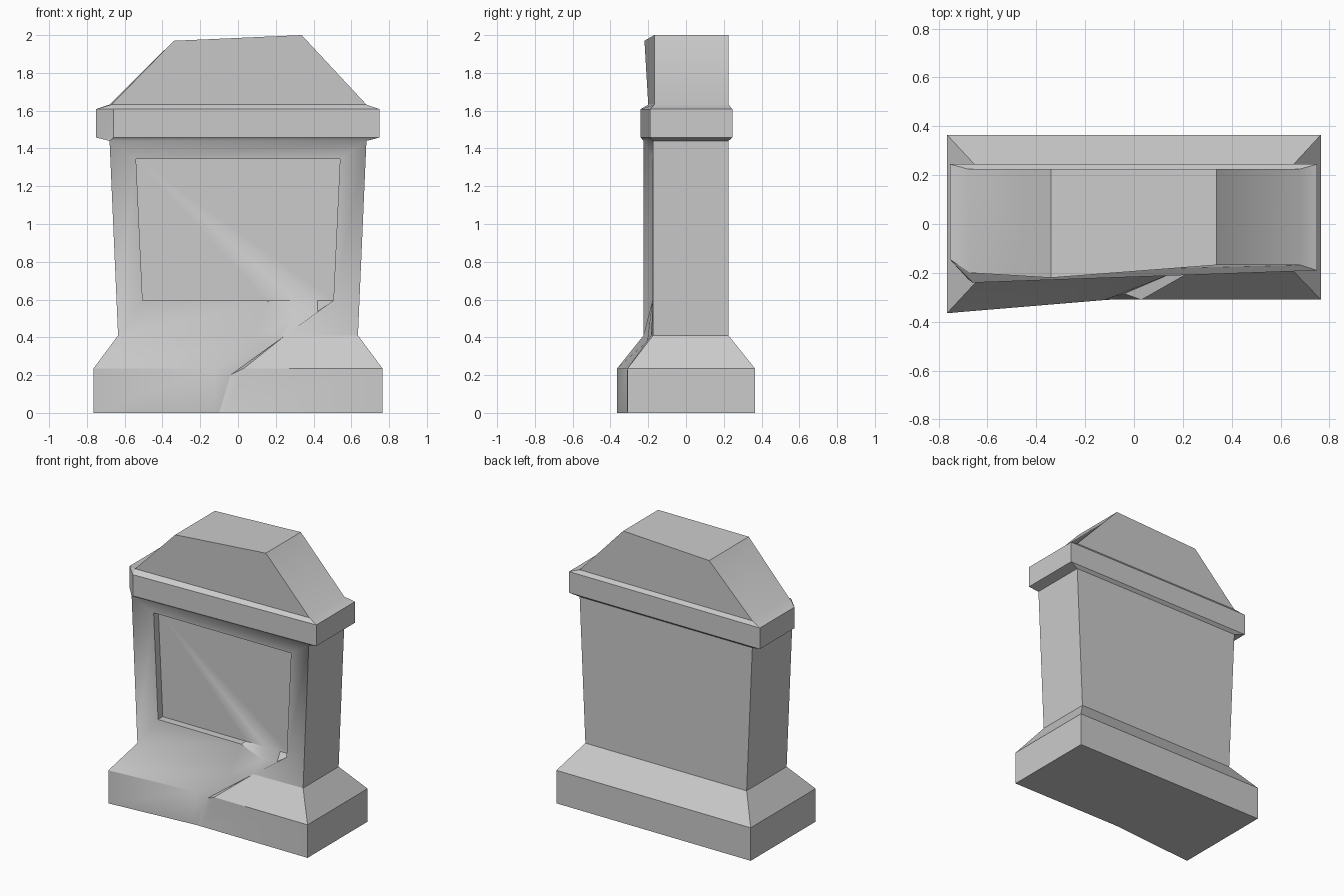
import bpy, bmesh, math

if "Cube" in bpy.data.objects:
    bpy.data.objects.remove(bpy.data.objects["Cube"])

bm = bmesh.new()


def ring(z, pts):
    """Closed loop of vertices; a point may carry its own z."""
    return [bm.verts.new((p[0], p[1], p[2] if len(p) > 2 else z)) for p in pts]


def bridge(a, b, closed=True):
    for i in range(len(a) if closed else len(a) - 1):
        j = (i + 1) % len(a)
        bm.faces.new((a[i], a[j], b[j], b[i]))


# plinth: back corners, front left, three crack points, front right
r0 = ring(0, [(.765, .365), (-.765, .365), (-.765, -.365),
              (-.13, -.312), (-.1, -.31), (-.07, -.31), (.765, -.31)])
r1 = ring(.235, [(.765, .365), (-.765, .365), (-.765, -.365),
                 (-.12, -.311), (-.04, -.285, .2), (.03, -.31), (.765, -.31)])
r2 = ring(.41, [(.635, .225), (-.635, .225), (-.635, -.225),
                (.08, -.205, .38), (.16, -.2, .34), (.25, -.185, .41), (.635, -.175)])
bm.faces.new(r0)
bridge(r0, r1)
bridge(r1, r2)

# shaft with a recessed panel whose lower right lip is chipped
top = ring(1.44, [(.68, .225), (-.68, .225), (-.68, -.225), (.68, -.175)])
lip = ring(.595, [(-.505, -.178), (.15, -.178), (.3, -.155, .515),
                  (.42, -.16, .535), (.505, -.175)])
lip_top = ring(1.345, [(-.54, -.178), (.54, -.175)])
inner = ring(.595, [(-.505, -.125), (.15, -.125), (.3, -.125),
                    (.42, -.125), (.505, -.125)])
inner_top = ring(1.345, [(-.54, -.125), (.54, -.125)])
for a, b in ((0, 1), (1, 2)):
    bm.faces.new((r2[a], r2[b], top[b], top[a]))
bm.faces.new((r2[6], r2[0], top[0], top[3]))
bridge(r2[2:], lip, False)
bm.faces.new((r2[2], lip[0], lip_top[0], top[2]))
bm.faces.new((lip[4], r2[6], top[3], lip_top[1]))
bm.faces.new((lip_top[0], lip_top[1], top[3], top[2]))
bridge(lip + lip_top[::-1], inner + inner_top[::-1])
bm.faces.new(inner + inner_top[::-1])

# cornice with worn front left corner, then the hipped cap
c0 = ring(1.44, [(.68, .225), (-.68, .225), (-.68, -.225), (-.68, -.225), (.68, -.175)])
cornice = [(.75, .245), (-.753, .245), (-.753, -.145), (-.66, -.24), (.75, -.19)]
c1, c2 = ring(1.458, cornice), ring(1.608, cornice)
c3 = ring(1.632, [(.68, .225), (-.68, .225), (-.67, -.2), (-.67, -.2), (.68, -.168)])
bridge(c0, c1)
bridge(c1, c2)
bridge(c2, c3)
roof = ring(2.0, [(.337, .225), (-.34, .225, 1.97), (-.34, -.22, 1.97), (.337, -.168)])
bridge([c3[0], c3[1], c3[2], c3[4]], roof)
bm.faces.new(roof)

bmesh.ops.remove_doubles(bm, verts=bm.verts[:], dist=.0005)
bmesh.ops.recalc_face_normals(bm, faces=bm.faces[:])
mesh = bpy.data.meshes.new("gravestone")
bm.to_mesh(mesh)
bm.free()
stone = bpy.data.objects.new("gravestone", mesh)
bpy.context.collection.objects.link(stone)

# soften only the worn surfaces, keep the cut edges sharp
bpy.context.view_layer.objects.active = stone
stone.select_set(True)
bpy.ops.object.shade_smooth_by_angle(angle=math.radians(30))
